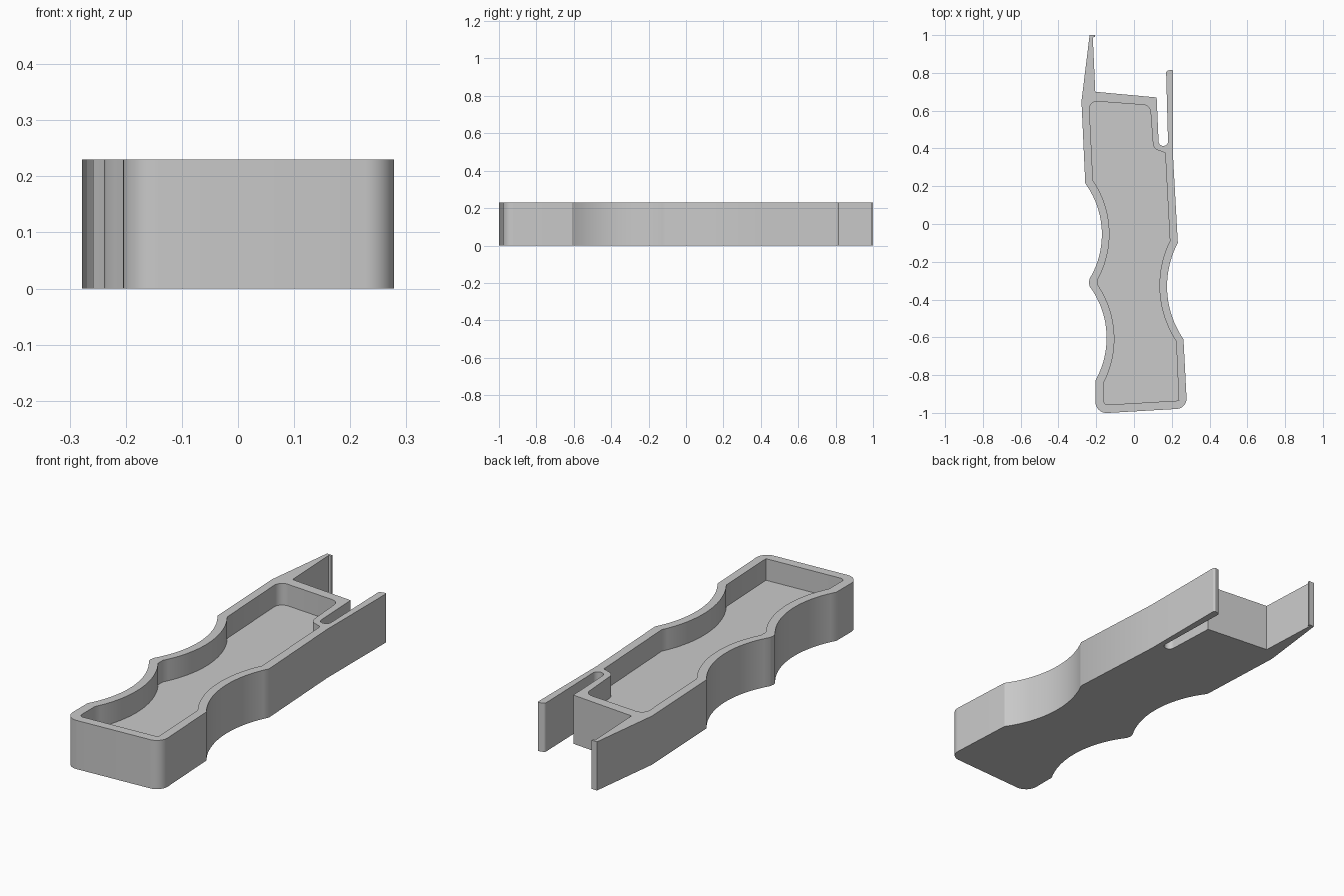
import bpy, bmesh, math
from mathutils import Vector

HEIGHT, FLOOR = 0.23, 0.128

if "Cube" in bpy.data.objects:
    bpy.data.objects.remove(bpy.data.objects["Cube"], do_unlink=True)

grey = bpy.data.materials.new("plain grey")
grey.use_nodes = True
colour = (0.59, 0.59, 0.59, 1)
grey.diffuse_color = colour
grey.node_tree.nodes["Principled BSDF"].inputs["Base Color"].default_value = colour


def arc(a, mid, b, steps=20):
    """Points strictly between a and b on the circle through mid."""
    a, mid, b = Vector(a), Vector(mid), Vector(b)
    u, v = mid - a, b - a
    d = 2 * (u.x * v.y - u.y * v.x)
    uu, vv = u.length_squared, v.length_squared
    c = a + Vector((v.y * uu - u.y * vv, u.x * vv - v.x * uu)) / d
    start = math.atan2(a.y - c.y, a.x - c.x)
    turn = math.atan2(b.y - c.y, b.x - c.x) - start
    if d > 0:
        turn %= 2 * math.pi
    else:
        turn = -((-turn) % (2 * math.pi))
    r = (a - c).length
    return [c + r * Vector((math.cos(start + turn * i / steps),
                            math.sin(start + turn * i / steps)))
            for i in range(1, steps)]


def fillet(prev, corner, nxt, r, steps=8):
    """Rounded replacement for one corner."""
    p = Vector(corner)
    u = (Vector(prev) - p).normalized()
    v = (Vector(nxt) - p).normalized()
    half = u.angle(v) / 2
    t = r / math.tan(half)
    a, b = p + u * t, p + v * t
    mid = p + (u + v).normalized() * (r / math.sin(half) - r)
    return [a] + arc(a, mid, b, steps) + [b]


def profile(path):
    """Each entry is (x, y), (x, y, fillet radius) or ('via', x, y)."""
    out = []
    for i, p in enumerate(path):
        prev, nxt = path[i - 1], path[(i + 1) % len(path)]
        if p[0] == "via":
            out += arc(prev[:2], p[1:], nxt[:2])
        elif len(p) == 3:
            out += fillet(prev[:2], p[:2], nxt[:2], p[2])
        else:
            out.append(Vector(p))
    return out


# Outer contour: grip, two rear prongs and the slot beside the short prong
outer = profile([
    (-0.205, -0.83), (-0.205, -1.004, 0.06), (0.281, -0.976, 0.055),
    (0.262, -0.61), ("via", 0.175, -0.34), (0.232, -0.1),
    (0.206, 0.37), (0.206, 0.818, 0.008), (0.17, 0.81, 0.012),
    (0.18, 0.44), ("via", 0.155, 0.413), (0.13, 0.44),
    (0.12, 0.67), (-0.205, 0.7), (-0.218, 0.988), (-0.207, 0.99),
    (-0.207, 1.0), (-0.235, 1.0), (-0.278, 0.65), (-0.258, 0.215),
    ("via", -0.17, -0.06), (-0.235, -0.29), (-0.239, -0.31), (-0.235, -0.33),
    ("via", -0.145, -0.6)])

# Inner contour of the hollow
inner = profile([
    (-0.16, -0.84), (-0.16, -0.958, 0.02), (0.237, -0.935), (0.223, -0.62),
    ("via", 0.135, -0.34), (0.19, -0.09), (0.165, 0.377),
    (0.102, 0.40, 0.04), (0.085, 0.628, 0.04), (-0.238, 0.652, 0.04),
    (-0.217, 0.23), ("via", -0.13, -0.06), (-0.19, -0.29), (-0.19, -0.325),
    ("via", -0.104, -0.6)])

bm = bmesh.new()


def ring(points, z):
    verts = [bm.verts.new((p.x, p.y, z)) for p in points]
    edges = [bm.edges.new((v, verts[i - 1])) for i, v in enumerate(verts)]
    return verts, edges


def walls(low, high):
    for i in range(len(low)):
        bm.faces.new((low[i - 1], low[i], high[i], high[i - 1]))


base, _ = ring(outer, 0)
rim, rim_edges = ring(outer, HEIGHT)
pan, _ = ring(inner, FLOOR)
lip, lip_edges = ring(inner, HEIGHT)
walls(base, rim)
walls(pan, lip)
bm.faces.new(base)
bm.faces.new(pan)
# Flat rim between the two contours
bmesh.ops.triangle_fill(bm, use_beauty=True, edges=rim_edges + lip_edges)
bmesh.ops.recalc_face_normals(bm, faces=bm.faces)

mesh = bpy.data.meshes.new("hollow_grip")
bm.to_mesh(mesh)
bm.free()
grip = bpy.data.objects.new("hollow_grip", mesh)
bpy.context.collection.objects.link(grip)
mesh.materials.append(grey)
bpy.context.view_layer.objects.active = grip
grip.select_set(True)
bpy.ops.object.shade_smooth_by_angle(angle=math.radians(30))
